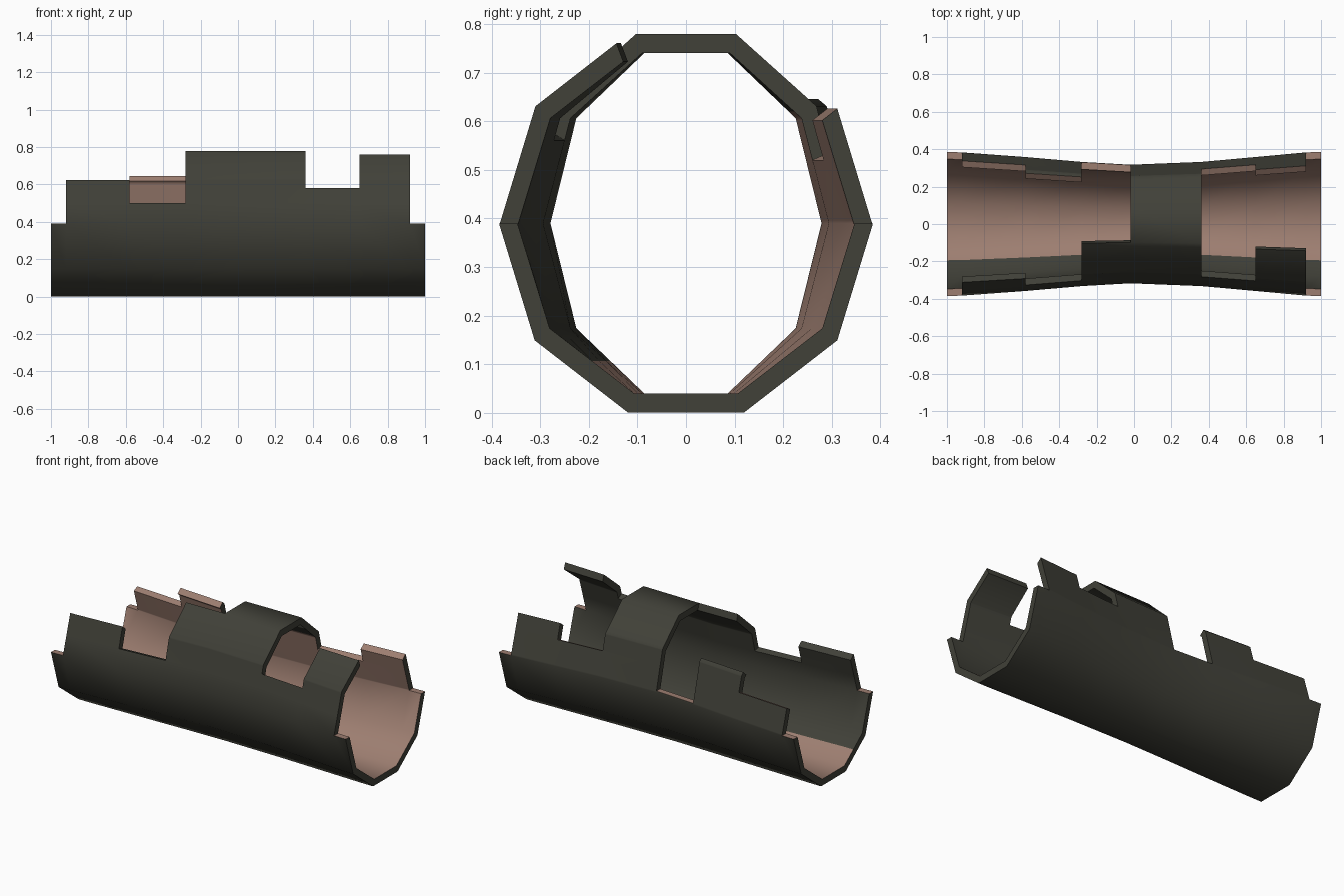
import bpy, bmesh, math

if "Cube" in bpy.data.objects:
    bpy.data.objects.remove(bpy.data.objects["Cube"])

def material(name, rgb):
    m = bpy.data.materials.new(name)
    m.diffuse_color = (*rgb, 1)
    m.use_nodes = True
    m.node_tree.nodes["Principled BSDF"].inputs["Base Color"].default_value = m.diffuse_color
    return m

bark = material("dark_bark", (0.052, 0.052, 0.040))
wood = material("inner_wood", (0.34, 0.21, 0.165))

# Lengthwise stations: x and half width (the log is waisted in the middle)
stations = [(-1, .385), (-.92, .383), (-.58, .358), (-.28, .332), (-.02, .317),
            (.36, .332), (.65, .358), (.92, .383), (1, .385)]
# Wall height per band, in ten-sided steps up from mid height: (back, front)
bands = [(0, 0), (.62, .97), (1.1, .46), (.03, 2), (3, 2),
         (.6, .79), (.98, 1.87), (0, 0)]

# Angular breaks: 0 = back, -2..-3 = bottom, -5 = front, 2..3 = top
breaks = sorted(set(range(-7, 4)) | {-3.5} | {b for b, f in bands} | {-5 - f for b, f in bands})

def section(a, ry, rz):
    """Point on the ten-sided section at step a."""
    k = math.floor(a)
    t = a - k
    p, q = math.radians(36 * k), math.radians(36 * (k + 1))
    y = ry * ((1 - t) * math.cos(p) + t * math.cos(q))
    z = rz * ((1 - t) * math.sin(p) + t * math.sin(q))
    return y, 0.39 + z

bm = bmesh.new()
cache = {}

def vert(i, a, inner):
    key = (i, round(a % 10, 3), inner)
    if key not in cache:
        x, ry = stations[i]
        y, z = section(a, ry - (.038 if inner else 0), .368 if inner else .41)
        cache[key] = bm.verts.new((x, y, z))
    return cache[key]

def kept(i, j):
    if not 0 <= i < len(bands):
        return False
    back, front = bands[i]
    if back == 3:
        j %= len(breaks) - 1          # full ring wraps round
    if not 0 <= j < len(breaks) - 1:
        # the half hood beside the ring ends at the ring's front top corner
        return False
    mid = (breaks[j] + breaks[j + 1]) / 2
    return -5 - front < mid < back

def quad(corners, mat):
    f = bm.faces.new([vert(*c) for c in corners])
    f.material_index = mat

for i in range(len(bands)):
    for j in range(len(breaks) - 1):
        if not kept(i, j):
            continue
        a, b = breaks[j], breaks[j + 1]
        mid = (a + b) / 2
        # bark outside, pale wood on the back and bottom of the hollow
        quad([(i, a, 0), (i + 1, a, 0), (i + 1, b, 0), (i, b, 0)], 0)
        quad([(i, a, 1), (i, b, 1), (i + 1, b, 1), (i + 1, a, 1)], int(-3.5 < mid < 1.2))
        # end rims
        if not kept(i - 1, j):
            quad([(i, a, 0), (i, b, 0), (i, b, 1), (i, a, 1)], 0)
        if not kept(i + 1, j):
            quad([(i + 1, a, 0), (i + 1, a, 1), (i + 1, b, 1), (i + 1, b, 0)], 0)
        # upper broken rims
        if not kept(i, j - 1):
            quad([(i, a, 0), (i, a, 1), (i + 1, a, 1), (i + 1, a, 0)], int(a > -5.1))
        if not kept(i, j + 1):
            quad([(i, b, 0), (i + 1, b, 0), (i + 1, b, 1), (i, b, 1)], 1)

bmesh.ops.recalc_face_normals(bm, faces=bm.faces)
mesh = bpy.data.meshes.new("hollow_log")
bm.to_mesh(mesh)
bm.free()
mesh.materials.append(bark)
mesh.materials.append(wood)
log = bpy.data.objects.new("hollow_log", mesh)
bpy.context.collection.objects.link(log)
bpy.context.view_layer.objects.active = log
log.select_set(True)
bpy.ops.object.shade_smooth_by_angle(angle=math.radians(50))
